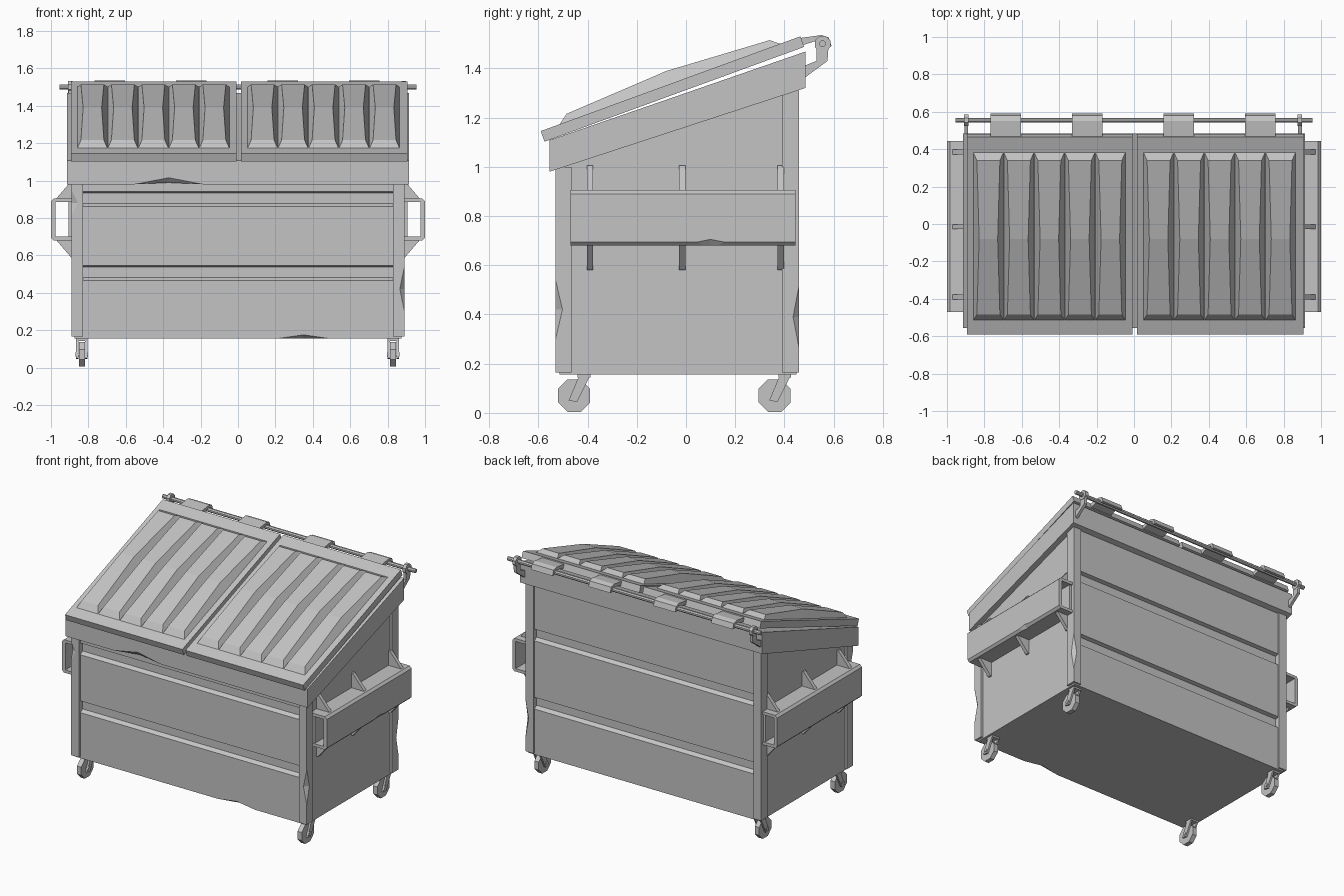
import bpy, bmesh, math
from mathutils import Matrix, Vector

if "Cube" in bpy.data.objects:
    bpy.data.objects.remove(bpy.data.objects["Cube"], do_unlink=True)

GREY = (0.55, 0.55, 0.55, 1)
steel = bpy.data.materials.new("grey_steel")
steel.use_nodes = True
steel.diffuse_color = GREY
steel.node_tree.nodes["Principled BSDF"].inputs["Base Color"].default_value = GREY


def finish(name, bm):
    bmesh.ops.recalc_face_normals(bm, faces=bm.faces[:])
    mesh = bpy.data.meshes.new(name)
    bm.to_mesh(mesh)
    bm.free()
    mesh.materials.append(steel)
    obj = bpy.data.objects.new(name, mesh)
    bpy.context.collection.objects.link(obj)
    return obj


def prism(name, pts, a, b, axis="x"):
    """Extrude a profile: (y, z) along x, or (x, z) along y."""
    bm = bmesh.new()

    def place(p, t):
        return (t, p[0], p[1]) if axis == "x" else (p[0], t, p[1])
    lo = [bm.verts.new(place(p, a)) for p in pts]
    hi = [bm.verts.new(place(p, b)) for p in pts]
    bm.faces.new(lo)
    bm.faces.new(hi)
    n = len(pts)
    for i in range(n):
        j = (i + 1) % n
        bm.faces.new((lo[i], lo[j], hi[j], hi[i]))
    return finish(name, bm)


def rect(y0, y1, z0, z1):
    return [(y0, z0), (y1, z0), (y1, z1), (y0, z1)]


def disc(y, z, r, n):
    return [(y + r * math.cos(math.tau * (i + 0.5) / n),
             z + r * math.sin(math.tau * (i + 0.5) / n)) for i in range(n)]


def dent(obj, center, radii):
    """Knock a faceted dent out of an edge."""
    bm = bmesh.new()
    bmesh.ops.create_uvsphere(bm, u_segments=4, v_segments=2, radius=1)
    bm.transform(Matrix.Translation(center) @ Matrix.Diagonal(Vector((*radii, 1))))
    cutter = finish("dent_cutter", bm)
    cutter.hide_render = True
    mod = obj.modifiers.new("dent", "BOOLEAN")
    mod.operation, mod.solver, mod.object = "DIFFERENCE", "EXACT", cutter
    bpy.context.view_layer.objects.active = obj
    bpy.ops.object.modifier_apply(modifier=mod.name)
    bpy.data.objects.remove(cutter, do_unlink=True)


# Body with pressed grooves across the front and back
def groove(y, inward, z0, z1):
    d = y + inward * 0.025
    return [(y, z0), (d, z0 + 0.016), (d, z1 - 0.008), (y, z1)]


front = groove(-0.515, 1, 0.465, 0.545) + groove(-0.515, 1, 0.86, 0.94)
back = groove(0.45, -1, 0.465, 0.545) + groove(0.45, -1, 0.93, 1.01)
body = prism("body", [(-0.515, 1.04), *reversed(front), (-0.515, 0.155),
                      (0.45, 0.155), *back, (0.45, 1.37)], -0.875, 0.875)
dent(body, (0.35, -0.515, 0.155), (0.14, 0.03, 0.02))

# Sloping rim around the top
rim = prism("rim", [(-0.555, 0.98), (0.485, 1.32), (0.485, 1.468), (-0.555, 1.108)],
            -0.915, 0.915)
dent(rim, (-0.37, -0.555, 0.98), (0.18, 0.035, 0.035))

# Corner posts, side pockets and gussets
for s, side in ((1, "left"), (-1, "right")):
    def mirror(pts):
        return [(s * x, z) for x, z in pts]
    x0, x1 = sorted((s * 0.83, s * 0.89))
    post_f = prism(side + "_front_post", rect(-0.53, -0.465, 0.165, 1.0), x0, x1)
    post_b = prism(side + "_back_post", rect(0.39, 0.46, 0.165, 1.31), x0, x1)
    if s > 0:
        dent(post_f, (0.89, -0.53, 0.42), (0.025, 0.028, 0.12))
        dent(post_b, (0.89, 0.46, 0.39), (0.025, 0.025, 0.13))
    else:
        dent(post_f, (-0.89, -0.53, 0.88), (0.035, 0.02, 0.07))

    channel = [(0.87, 0.68), (0.985, 0.68), (1, 0.695), (1, 0.89), (0.985, 0.905),
               (0.87, 0.905), (0.87, 0.885), (0.905, 0.885), (0.975, 0.885),
               (0.975, 0.7), (0.87, 0.7)]
    pocket = prism(side + "_fork_pocket", mirror(channel), -0.47, 0.445, "y")
    if s > 0:
        dent(pocket, (1, 0.1, 0.68), (0.02, 0.13, 0.025))
    prism(side + "_pocket_back", mirror(rect(0.87, 0.905, 0.69, 0.895)), -0.46, 0.435, "y")
    for y in (-0.39, -0.015, 0.385):
        for top, edge, part in ((1.005, 0.9, "upper"), (0.58, 0.685, "lower")):
            prism(f"{side}_{part}_gusset",
                  mirror([(0.87, top), (0.885, top), (0.975, edge), (0.87, edge)]),
                  y - 0.0125, y + 0.0125, "y")


# Lids with five raised, bent ribs each
def lid_z(y):
    return 1.145 + (y + 0.59) * 0.365


def lid_rib(name, x0, x1):
    rows = [(-0.515, 0, 0), (-0.485, 0.034, 0.02), (-0.08, 0.06, 0.032),
            (0.34, 0.032, 0.02), (0.385, 0, 0)]
    bm = bmesh.new()
    grid = []
    for y, h, inset in rows:
        z = lid_z(y) - 0.002
        grid.append([bm.verts.new(p) for p in (
            (x0, y, z), (x0 + inset, y, z + h), (x1 - inset, y, z + h), (x1, y, z))])
    for a, b in zip(grid, grid[1:]):
        for i in range(4):
            j = (i + 1) % 4
            bm.faces.new((a[i], a[j], b[j], b[i]))
    bmesh.ops.remove_doubles(bm, verts=bm.verts[:], dist=0.0001)
    finish(name, bm)


slab = [(-0.59, 1.145), (0.465, 1.53), (0.48, 1.487), (-0.575, 1.102)]
for side, x0, x1, start in (("right", -0.893, -0.007, -0.86), ("left", 0.016, 0.905, 0.05)):
    prism(side + "_lid", slab, x0, x1)
    for i in range(5):
        lid_rib(side + "_lid_rib", start + i * 0.163, start + (i + 1) * 0.163)

# Hinge rod, its brackets and the lid hinge tabs
prism("hinge_rod", disc(0.555, 1.5, 0.014, 8), -0.955, 0.955)
arm = [(0.48, 1.36), (0.575, 1.43), (0.58, 1.5), (0.53, 1.5), (0.53, 1.43), (0.48, 1.41)]
for x in (-0.897, 0.887):
    prism("hinge_bracket", arm, x - 0.01, x + 0.01)
    prism("hinge_eye", disc(0.555, 1.5, 0.034, 8), x - 0.012, x + 0.012)
tab = [(0.455, 1.522), (0.55, 1.535), (0.58, 1.525), (0.592, 1.49), (0.575, 1.488),
       (0.568, 1.51), (0.55, 1.518), (0.46, 1.49)]
for x in (-0.685, -0.25, 0.24, 0.675):
    prism("hinge_tab", tab, x - 0.082, x + 0.082)

# Casters with slanted forks
for x in (-0.835, 0.83):
    for y in (-0.455, 0.36):
        prism("wheel", disc(y, 0.07, 0.071, 8), x - 0.016, x + 0.016)
        prism("axle", disc(y, 0.07, 0.013, 8), x - 0.034, x + 0.034)
        fork = [(y - 0.022, 0.05), (y + 0.012, 0.045), (y + 0.065, 0.15), (y + 0.02, 0.15)]
        for d in (-0.024, 0.024):
            prism("fork_side", fork, x + d - 0.006, x + d + 0.006)
        prism("fork_top", rect(y + 0.015, y + 0.067, 0.143, 0.16), x - 0.03, x + 0.03)
